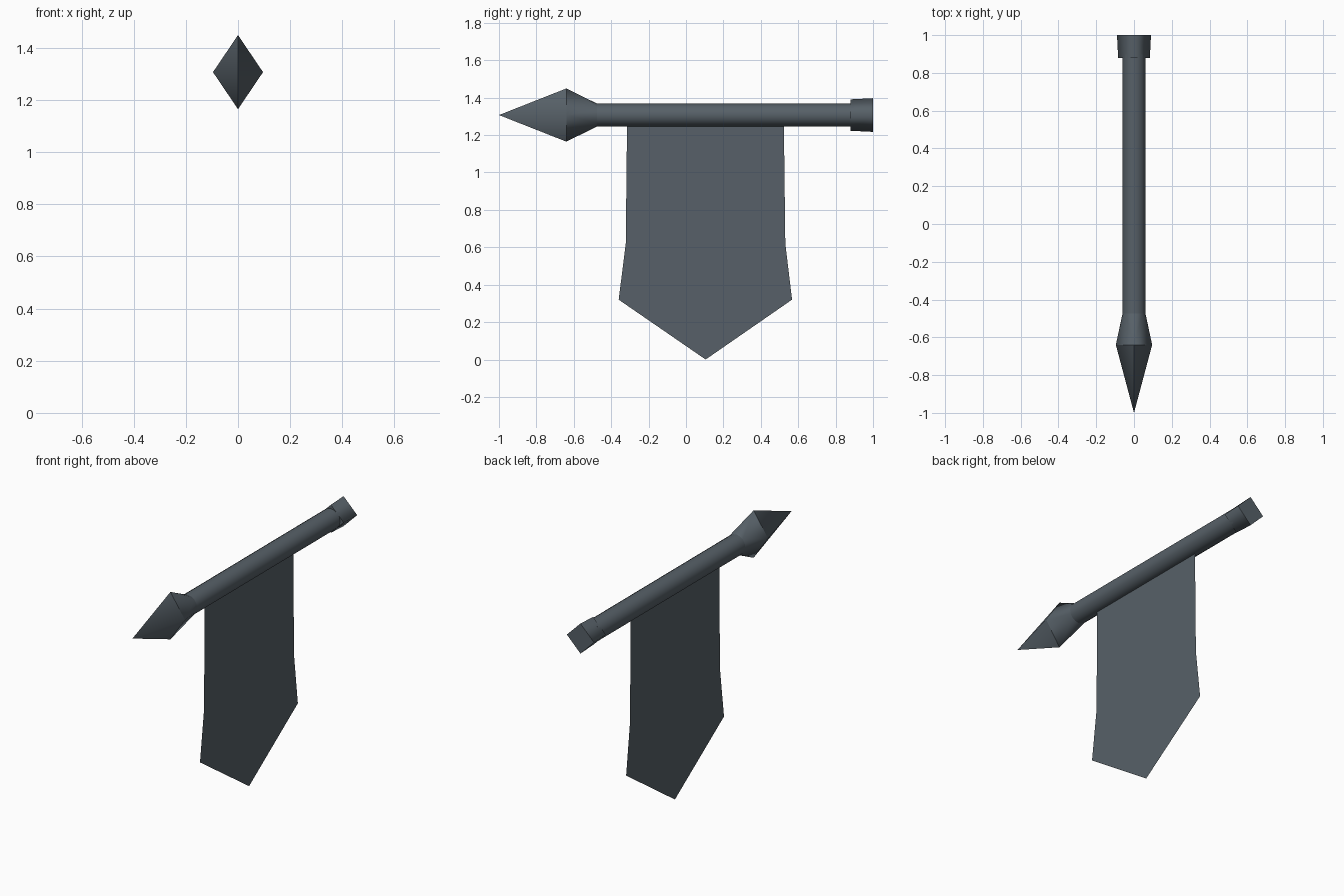
import bpy
import bmesh
from math import cos, sin, tau

cube = bpy.data.objects.get("Cube")
if cube:
    bpy.data.objects.remove(cube)

AXIS_Z = 1.307

slate = bpy.data.materials.new("slate_grey")
slate.use_nodes = True
COLOUR = (0.095, 0.118, 0.138, 1)
slate.diffuse_color = COLOUR
slate.node_tree.nodes["Principled BSDF"].inputs["Base Color"].default_value = COLOUR


def finish(name, bm, smooth=True):
    bmesh.ops.recalc_face_normals(bm, faces=bm.faces)
    for f in bm.faces:
        f.smooth = smooth
    mesh = bpy.data.meshes.new(name)
    bm.to_mesh(mesh)
    bm.free()
    mesh.materials.append(slate)
    obj = bpy.data.objects.new(name, mesh)
    bpy.context.collection.objects.link(obj)
    return obj


def ring(bm, y, rx, rz, sides):
    """Ring of vertices around the pole axis, first one on +x."""
    return [bm.verts.new((rx * cos(tau * i / sides), y, AXIS_Z + rz * sin(tau * i / sides)))
            for i in range(sides)]


def bridge(bm, a, b):
    n = len(a)
    for i in range(n):
        j = (i + 1) % n
        bm.faces.new((a[i], a[j], b[j], b[i]))


def tube(name, start, end, sides):
    """Closed prism along y with crisp end caps and smooth sides."""
    bm = bmesh.new()
    a, b = (ring(bm, y, r, r, sides) for y, r in (start, end))
    bridge(bm, a, b)
    for loop in (a, b):
        cap = bm.faces.new(loop)
        for e in cap.edges:
            e.smooth = False
    return finish(name, bm)


# Pole and its four-sided end cap
tube("pole", (-0.48, 0.061), (0.9, 0.061), 16)
tube("end_cap", (0.88, 0.084), (1.0, 0.09), 4)

# Spear head: round neck flaring to a diamond, then a point
bm = bmesh.new()
N = 16
neck = ring(bm, -0.475, 0.061, 0.061, N)
diamond = ring(bm, -0.64, 0.096, 0.142, 4)
tip = bm.verts.new((0, -1.0, AXIS_Z))
q = N // 4
for c in range(4):
    nxt = diamond[(c + 1) % 4]
    mid = c * q + q // 2
    # half of each quadrant fans to one corner, half to the next
    for i in range(c * q, c * q + q):
        corner = diamond[c] if i < mid else nxt
        bm.faces.new((neck[i], neck[(i + 1) % N], corner))
    bm.faces.new((neck[mid], nxt, diamond[c]))
    bm.faces.new((diamond[c], nxt, tip))
# Crisp ridges above and below
for c in (1, 3):
    for e in diamond[c].link_edges:
        if e.other_vert(diamond[c]) is tip:
            e.smooth = False
for c in range(4):
    bm.edges.get((diamond[c], diamond[(c + 1) % 4])).smooth = False
finish("spear_head", bm)

# Hanging banner: a single flat sheet with a pointed lower end
bm = bmesh.new()
outline = [(-0.315, 1.28), (-0.322, 0.62), (-0.36, 0.32), (0.105, 0.0),
           (0.567, 0.32), (0.531, 0.62), (0.523, 1.28)]
bm.faces.new([bm.verts.new((0, y, z)) for y, z in outline])
finish("banner", bm, smooth=False)
